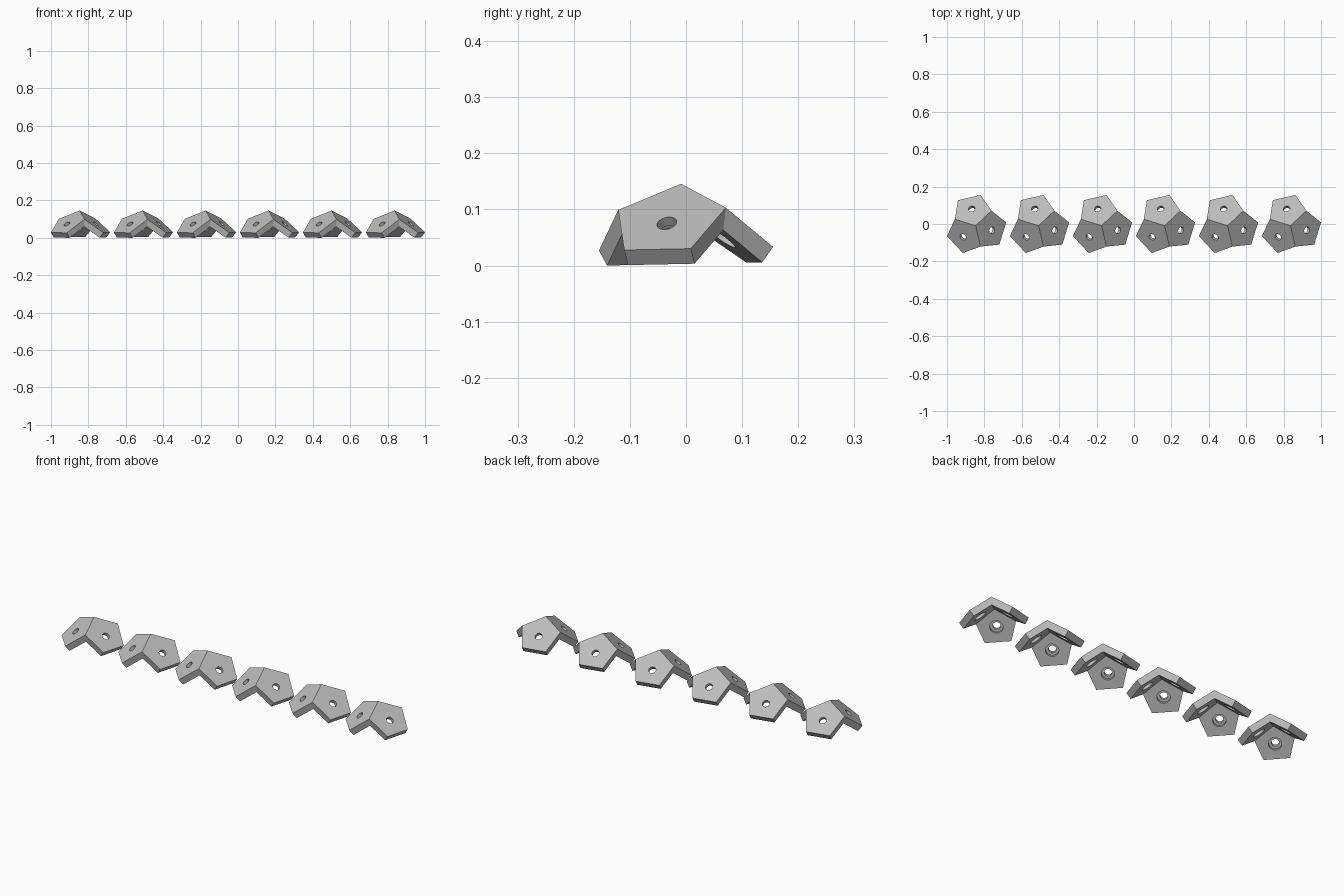
import bpy, bmesh
from math import sin, cos, pi, radians, sqrt, atan
from mathutils import Matrix, Vector

if "Cube" in bpy.data.objects:
    bpy.data.objects.remove(bpy.data.objects["Cube"])

EDGE = 0.124             # pentagon side
THICK = 0.034            # plate thickness
COUNT = 6
RADIUS = EDGE / (2 * sin(pi / 5))
SLOPE = atan((3 - sqrt(5)) / 2 * 2)  # replaced below by the exact corner slope
SLOPE = pi / 2 - atan((3 + sqrt(5)) / 4)

grey = bpy.data.materials.new("plain grey")
grey.use_nodes = True
grey.diffuse_color = (0.5, 0.5, 0.5, 1)
grey.node_tree.nodes["Principled BSDF"].inputs["Base Color"].default_value = (0.5, 0.5, 0.5, 1)


def prism(name, sides, radius, centre, top, bottom, matrix):
    """Regular prism on a sloping plate, one corner pointing to the peak."""
    bm = bmesh.new()
    ring = [bm.verts.new((centre + radius * cos(pi + k * 2 * pi / sides),
                          radius * sin(pi + k * 2 * pi / sides), top)) for k in range(sides)]
    face = bm.faces.new(ring)
    ext = bmesh.ops.extrude_face_region(bm, geom=[face], use_keep_orig=True)
    moved = [g for g in ext["geom"] if isinstance(g, bmesh.types.BMVert)]
    bmesh.ops.translate(bm, verts=moved, vec=(0, 0, bottom - top))
    bmesh.ops.recalc_face_normals(bm, faces=bm.faces)
    bm.transform(matrix)
    mesh = bpy.data.meshes.new(name)
    bm.to_mesh(mesh)
    bm.free()
    mesh.materials.append(grey)
    obj = bpy.data.objects.new(name, mesh)
    bpy.context.collection.objects.link(obj)
    return obj


# Three pentagon plates meeting at a peak, each with a counterbored hole
plates, cutters = [], []
SLOPE = radians(37.377)
for i in range(3):
    m = Matrix.Rotation(radians(-17 + 120 * i), 4, "Z") @ Matrix.Rotation(SLOPE, 4, "Y")
    plates.append(prism("plate", 5, RADIUS, RADIUS, 0, -THICK, m))
    cutters.append(prism("hole_cutter", 32, 0.018, 0.115, 0.02, -0.06, m))
    cutters.append(prism("counterbore_cutter", 32, 0.031, 0.115, -0.019, -0.055, m))

base = plates[0]
for other, operation in [(p, "UNION") for p in plates[1:]] + [(c, "DIFFERENCE") for c in cutters]:
    mod = base.modifiers.new(operation.lower(), "BOOLEAN")
    mod.operation = operation
    mod.solver = "EXACT"
    mod.object = other
bpy.context.view_layer.update()
graph = bpy.context.evaluated_depsgraph_get()
bracket = bpy.data.meshes.new_from_object(base.evaluated_get(graph))
bracket.name = "corner_bracket"
for obj in plates + cutters:
    bpy.data.objects.remove(obj)

# Slight lean, then rest on the ground and centre
bracket.transform(Matrix.Rotation(radians(1.2), 4, "X"))
lo = Vector([min(v.co[k] for v in bracket.vertices) for k in range(3)])
hi = Vector([max(v.co[k] for v in bracket.vertices) for k in range(3)])
mid = (lo + hi) / 2
bracket.transform(Matrix.Translation((-mid.x, -mid.y, -lo.z)))

# Row of identical brackets
pitch = (2 - (hi.x - lo.x)) / (COUNT - 1)
row = []
for i in range(COUNT):
    obj = bpy.data.objects.new("corner_bracket_%d" % (i + 1), bracket)
    obj.location.x = (i - (COUNT - 1) / 2) * pitch
    bpy.context.collection.objects.link(obj)
    row.append(obj)

# Smooth hole walls, sharp plate edges
bpy.ops.object.select_all(action="DESELECT")
row[0].select_set(True)
bpy.context.view_layer.objects.active = row[0]
bpy.ops.object.shade_smooth_by_angle(angle=radians(25))
